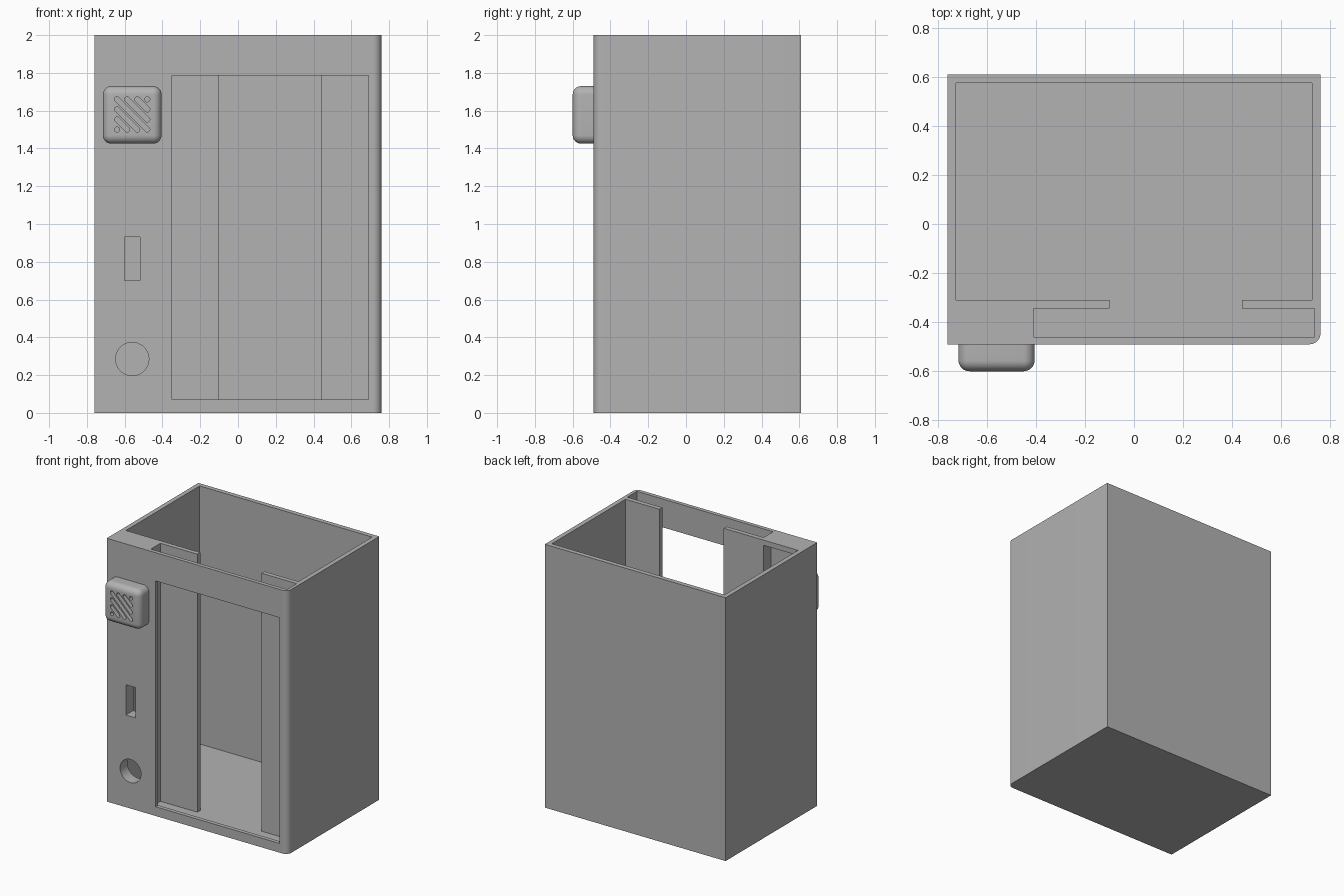
import bpy, bmesh, math
from mathutils import Matrix, Vector

old = bpy.data.objects.get("Cube")
if old:
    bpy.data.objects.remove(old, do_unlink=True)

grey = bpy.data.materials.new("plain grey")
grey.use_nodes = True
grey.diffuse_color = (0.45, 0.45, 0.45, 1)
grey.node_tree.nodes["Principled BSDF"].inputs["Base Color"].default_value = (0.45, 0.45, 0.45, 1)


def make(name, bm):
    mesh = bpy.data.meshes.new(name)
    bmesh.ops.recalc_face_normals(bm, faces=bm.faces)
    bm.to_mesh(mesh)
    bm.free()
    mesh.materials.append(grey)
    ob = bpy.data.objects.new(name, mesh)
    bpy.context.collection.objects.link(ob)
    return ob


def box_bm(x, y, z):
    bm = bmesh.new()
    bmesh.ops.create_cube(bm, size=1)
    for v in bm.verts:
        v.co = [r[0] if c < 0 else r[1] for c, r in zip(v.co, (x, y, z))]
    return bm


def box(name, x, y, z):
    return make(name, box_bm(x, y, z))


def cylinder(name, x, z, radius, y0, y1, segments=48):
    bm = bmesh.new()
    bmesh.ops.create_cone(bm, cap_ends=True, segments=segments, radius1=radius,
                          radius2=radius, depth=y1 - y0,
                          matrix=Matrix.Translation((x, (y0 + y1) / 2, z))
                          @ Matrix.Rotation(math.pi / 2, 4, "X"))
    return make(name, bm)


def slot(name, a, b, radius, y0, y1, steps=8):
    # rounded slot between two (x, z) points, extruded along y
    a, b = Vector(a), Vector(b)
    base = math.atan2(b.y - a.y, b.x - a.x)
    bm = bmesh.new()
    ring = []
    for centre, start in ((b, base - math.pi / 2), (a, base + math.pi / 2)):
        for i in range(steps + 1):
            t = start + math.pi * i / steps
            ring.append(bm.verts.new((centre.x + radius * math.cos(t), y0,
                                      centre.y + radius * math.sin(t))))
    face = bm.faces.new(ring)
    out = bmesh.ops.extrude_face_region(bm, geom=[face])
    for v in out["geom"]:
        if isinstance(v, bmesh.types.BMVert):
            v.co.y = y1
    return make(name, bm)


def cut(target, cutters):
    # subtract the cutters one after another, then discard them
    bpy.context.view_layer.objects.active = target
    for c in cutters:
        c.hide_render = True
        m = target.modifiers.new("cut", "BOOLEAN")
        m.operation, m.solver, m.object = "DIFFERENCE", "EXACT", c
        bpy.ops.object.modifier_apply(modifier=m.name)
        bpy.data.objects.remove(c, do_unlink=True)


def smooth(ob):
    bpy.ops.object.select_all(action="DESELECT")
    ob.select_set(True)
    bpy.context.view_layer.objects.active = ob
    bpy.ops.object.shade_smooth_by_angle(angle=math.radians(30))


# Housing with one rounded front corner
bm = box_bm((-0.76, 0.76), (-0.49, 0.61), (0, 2))
corner = [e for e in bm.edges if all(v.co.x > 0 and v.co.y < 0 for v in e.verts)]
bmesh.ops.bevel(bm, geom=corner, offset=0.045, segments=10, profile=0.5, affect="EDGES")
housing = make("housing", bm)
floor = 0.04
cut(housing, [
    box("main_cavity", (-0.725, 0.725), (-0.31, 0.575), (floor, 2.1)),
    box("door_slot", (-0.41, 0.735), (-0.46, -0.345), (floor, 2.1)),
    box("inner_gap", (-0.10, 0.44), (-0.40, -0.25), (floor, 2.1)),
    box("window", (-0.35, 0.69), (-0.55, -0.42), (0.07, 1.785)),
    box("side_compartment", (-0.725, -0.435), (-0.40, -0.25), (floor, 1.96)),
    box("card_slot", (-0.60, -0.52), (-0.55, -0.35), (0.70, 0.93)),
    cylinder("round_hole", -0.56, 0.285, 0.088, -0.55, -0.35),
])
smooth(housing)

# Speaker block with softened edges except at the housing
bm = box_bm((-0.715, -0.405), (-0.60, -0.49), (1.425, 1.73))
outer = [e for e in bm.edges if any(v.co.y < -0.55 for v in e.verts)]
bmesh.ops.bevel(bm, geom=outer, offset=0.045, segments=8, profile=0.5, affect="EDGES")
speaker = make("speaker", bm)

# Diagonal grille of rounded grooves
left, right, low, high = -0.64, -0.48, 1.50, 1.66
pitch, groove = (right - left) / 3, 0.0135
grooves = []
for k in range(3):
    s = k * pitch
    grooves.append(slot("groove", (left + s, high), (right, low + s), groove, -0.65, -0.56))
    if k:
        grooves.append(slot("groove", (left, high - s), (right - s, low), groove, -0.65, -0.56))
for x, z in ((right, high), (left, low)):
    grooves.append(cylinder("groove", x, z, groove, -0.65, -0.56, 16))
cut(speaker, grooves)
smooth(speaker)
